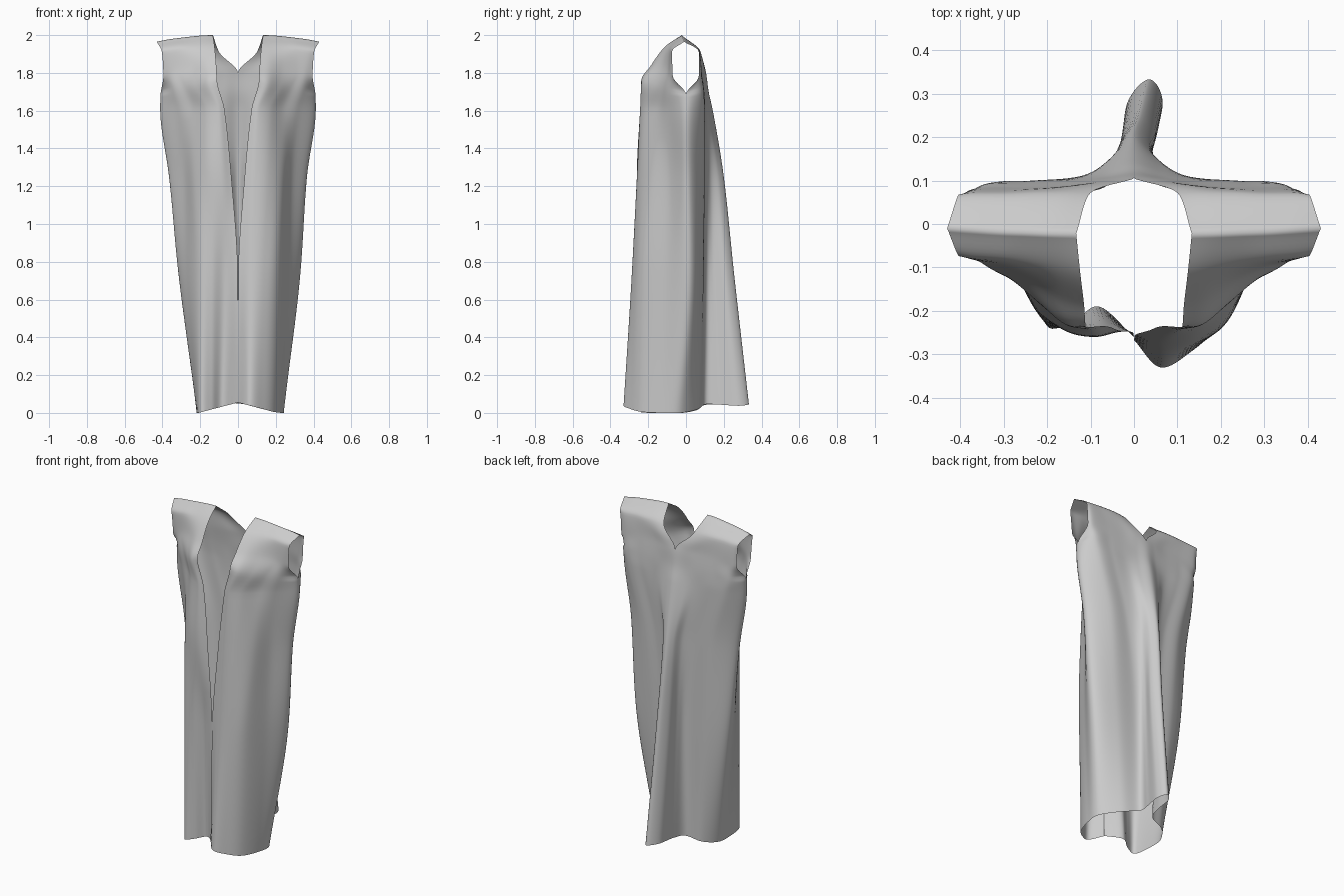
import bpy, bmesh
from mathutils import Vector

if "Cube" in bpy.data.objects:
    bpy.data.objects.remove(bpy.data.objects["Cube"])

# Horizontal sections of the robe: front edge -> side seam (6th point) -> centre back
HEM_L = [(0, -.26), (-.08, -.19), (-.14, -.225), (-.2, -.235), (-.218, -.13), (-.21, -.02),
         (-.15, .06), (-.06, .09), (-.03, .17), (-.015, .28), (.035, .333)]
HEM_R = [(0, -.267), (.06, -.33), (.13, -.295), (.19, -.235), (.23, -.13), (.235, -.03),
         (.14, .06), (.04, .1), (.042, .17), (.066, .28), (.035, .333)]
KNEE_L = [(-.002, -.25), (-.07, -.225), (-.14, -.24), (-.21, -.22), (-.27, -.11), (-.315, .02),
          (-.21, .085), (-.08, .097), (-.04, .14), (-.025, .21), (.015, .253)]
KNEE_R = [(.002, -.256), (.07, -.285), (.14, -.275), (.21, -.23), (.27, -.11), (.33, .02),
          (.21, .085), (.07, .1), (.038, .14), (.05, .21), (.015, .253)]
WAIST = [(.035, -.245), (.09, -.26), (.16, -.245), (.23, -.19), (.285, -.09), (.365, .01),
         (.25, .09), (.13, .1), (.065, .125), (.035, .175), (0, .2)]
CHEST = [(.072, -.235), (.11, -.242), (.17, -.215), (.24, -.15), (.32, -.095), (.412, 0),
         (.34, .088), (.23, .1), (.14, .105), (.07, .12), (0, .14)]

# Yoke rows with their own heights: front half, then back half
ARMPIT = [(.11, -.238, 1.75), (.16, -.23, 1.74), (.22, -.18, 1.73), (.28, -.13, 1.72),
          (.345, -.09, 1.7), (.41, 0, 1.685), (.36, .085, 1.7), (.25, .095, 1.7),
          (.15, .1, 1.7), (.07, .108, 1.7), (0, .12, 1.7)]
YOKE_F = [(.115, -.185, 1.84), (.17, -.17, 1.835), (.24, -.13, 1.825), (.31, -.1, 1.81),
          (.36, -.085, 1.8), (.395, -.07, 1.785)]
YOKE_B = [(.395, .068, 1.785), (.36, .082, 1.79), (.25, .085, 1.8), (.15, .09, 1.8),
          (.07, .1, 1.8), (0, .106, 1.8)]
TOP_F = [(.124, -.11, 1.94), (.18, -.1, 1.938), (.25, -.092, 1.93), (.31, -.085, 1.925),
         (.37, -.08, 1.915), (.403, -.074, 1.91)]
TOP_B = [(.403, .068, 1.91), (.37, .072, 1.91), (.3, .072, 1.915), (.23, .075, 1.915),
         (.16, .075, 1.915), (.1, .072, 1.91)]
SHOULDER = [(.133, -.022, 2), (.19, -.022, 1.998), (.25, -.02, 1.992), (.31, -.018, 1.985),
            (.37, -.014, 1.977), (.43, -.01, 1.965)]

T = [0, .75, 1.25, 1.63, 1.72, 1.83, 1.94, 2.04]
T_ARMPIT, T_NECK = T[4], T[5]
N = 8  # subdivisions between section points


def at_height(pts, z):
    return [(x, y, z) for x, y in pts]


def hem_height(pts):
    return [(x, y, .055 * (1 - min(1, abs(x) / .21))) for x, y in pts]


def split(pts):
    return pts[:6], pts[5:]


def half_rows(side, hem, knee):
    flip = lambda pts: [(side * p[0], *p[1:]) for p in pts]
    rows = [split(hem_height(hem)), split(at_height(knee, .75)),
            split(at_height(flip(WAIST), 1.25)), split(at_height(flip(CHEST), 1.61)),
            split(flip(ARMPIT)), (flip(YOKE_F), flip(YOKE_B)),
            (flip(TOP_F), flip(TOP_B)), (flip(SHOULDER), flip(SHOULDER)[::-1])]
    return rows


def monotone(vals, t):
    """Shape-preserving cubic through vals at parameters T."""
    d = [(vals[i + 1] - vals[i]) / (T[i + 1] - T[i]) for i in range(len(T) - 1)]
    m = [d[0]] + [2 * a * b / (a + b) if a * b > 0 else 0 for a, b in zip(d, d[1:])] + [d[-1]]
    k = max(i for i in range(len(T) - 1) if T[i] <= t)
    h = T[k + 1] - T[k]
    s = (t - T[k]) / h
    return (vals[k] * (2 * s**3 - 3 * s**2 + 1) + vals[k + 1] * (3 * s**2 - 2 * s**3)
            + h * (m[k] * (s**3 - 2 * s**2 + s) + m[k + 1] * (s**3 - s**2)))


def spline(pts, before, after):
    """Catmull-Rom across a panel, using neighbouring panels' points when joined."""
    p = [before or 2 * pts[0] - pts[1], *pts, after or 2 * pts[-1] - pts[-2]]
    out = []
    for a, b, c, d in zip(p, p[1:], p[2:], p[3:]):
        for j in range(N):
            s = j / N
            out.append(.5 * (2 * b + (c - a) * s + (2 * a - 5 * b + 4 * c - d) * s**2
                             + (3 * b - a - 3 * c + d) * s**3))
    return out + [pts[-1]]


left = half_rows(-1, HEM_L, KNEE_L)
right = half_rows(1, HEM_R, KNEE_R)
# Four panels in order round the body: left front, left back, right back, right front
panels = [[r[0] for r in left], [r[1] for r in left],
          [r[1][::-1] for r in right], [r[0][::-1] for r in right]]


def sample_row(t):
    ctrl = [[Vector([monotone([row[i][c] for row in p], t) for c in range(3)])
             for i in range(6)] for p in panels]
    side, back = t <= T_ARMPIT, t <= T_NECK
    joined = [False, side, back, side, False]
    return [spline(ctrl[k], ctrl[k - 1][-2] if joined[k] else None,
                   ctrl[k + 1][1] if joined[k + 1] else None) for k in range(4)]


# Row parameters: denser near the yoke
steps = [14, 12, 10, 5, 7, 7, 8]
params = [T[k] + (T[k + 1] - T[k]) * j / n for k, n in enumerate(steps) for j in range(n)] + [T[-1]]

# Robe cloth
bm = bmesh.new()
prev = None
for t in params:
    row = [[bm.verts.new(v) for v in p] for p in sample_row(t)]
    if prev:
        for lo, hi in zip(prev, row):
            for i in range(len(lo) - 1):
                bm.faces.new((lo[i + 1], lo[i], hi[i], hi[i + 1]))
    prev = row
bmesh.ops.remove_doubles(bm, verts=bm.verts, dist=1e-4)
for f in bm.faces:
    f.smooth = True
mesh = bpy.data.meshes.new("sleeveless_robe")
bm.to_mesh(mesh)
bm.free()
robe = bpy.data.objects.new("sleeveless_robe", mesh)
bpy.context.collection.objects.link(robe)
